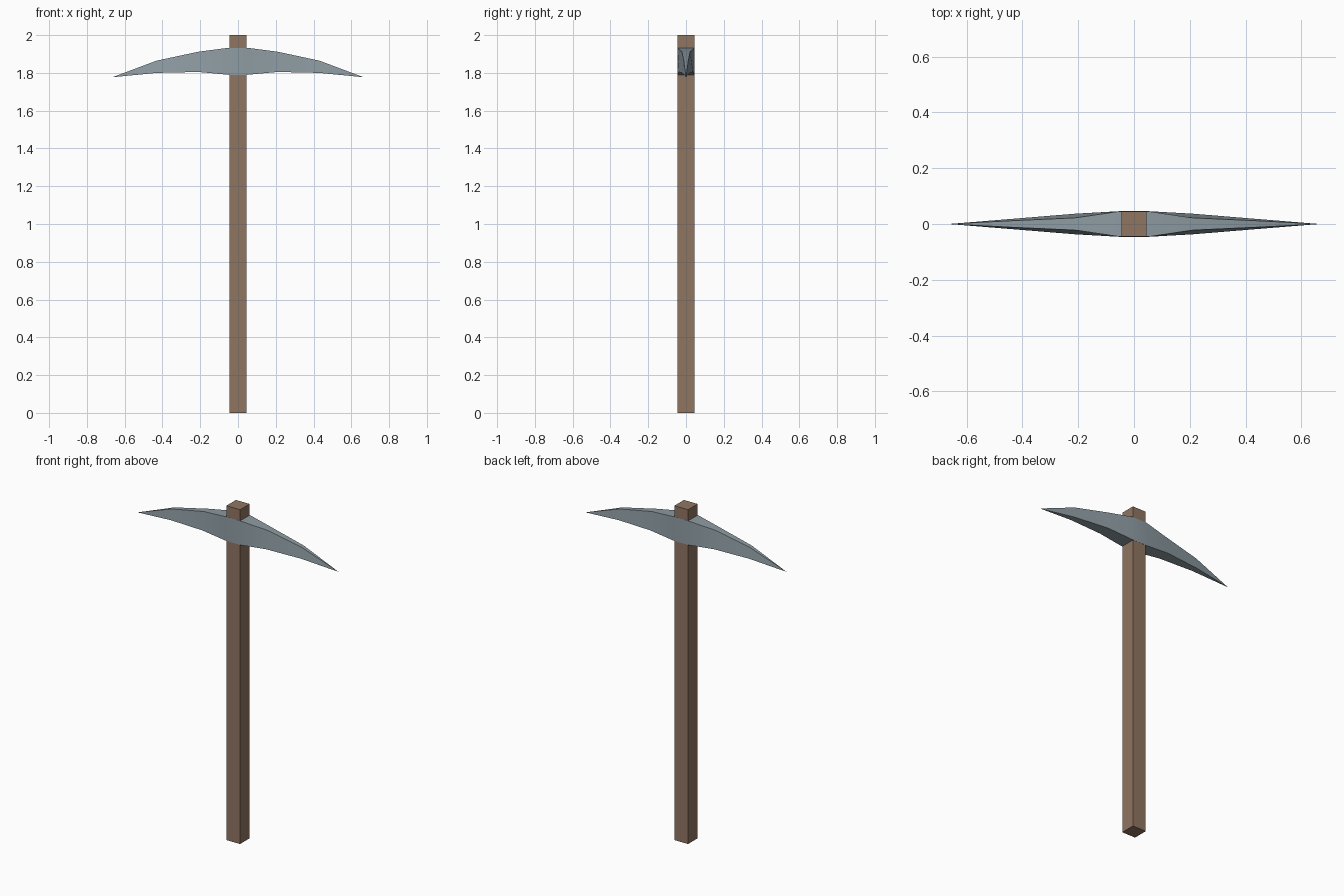
import bpy, bmesh, math

if "Cube" in bpy.data.objects:
    bpy.data.objects.remove(bpy.data.objects["Cube"])


def material(name, rgb):
    m = bpy.data.materials.new(name)
    m.diffuse_color = (*rgb, 1)
    m.use_nodes = True
    m.node_tree.nodes["Principled BSDF"].inputs["Base Color"].default_value = m.diffuse_color
    return m


def finish(name, bm, mat):
    bmesh.ops.recalc_face_normals(bm, faces=bm.faces)
    me = bpy.data.meshes.new(name)
    bm.to_mesh(me)
    bm.free()
    ob = bpy.data.objects.new(name, me)
    bpy.context.collection.objects.link(ob)
    me.materials.append(mat)
    return ob


wood = material("brown wood", (0.28, 0.18, 0.12))
steel = material("grey steel", (0.27, 0.33, 0.36))

# Handle: square post
bm = bmesh.new()
bmesh.ops.create_cube(bm, size=1)
for v in bm.verts:
    v.co = (v.co.x * 0.09, v.co.y * 0.09, v.co.z * 2 + 1)
finish("handle", bm, wood)

# Pick head: trapezoid sections (x, bottom z, top z, bottom half width, top half width)
half = [(0.05, 1.79, 1.933, 0.046, 0.0455),
        (0.21, 1.805, 1.912, 0.037, 0.022),
        (0.43, 1.80, 1.865, 0.019, 0.012)]
sections = [(-x, *r) for x, *r in reversed(half)] + half

bm = bmesh.new()
rings = [[bm.verts.new(p) for p in ((x, -wb, zb), (x, wb, zb), (x, wt, zt), (x, -wt, zt))]
         for x, zb, zt, wb, wt in sections]
for a, b in zip(rings, rings[1:]):
    for i in range(4):
        j = (i + 1) % 4
        bm.faces.new((a[i], a[j], b[j], b[i]))
# Pointed ends
for ring, x in ((rings[0], -0.665), (rings[-1], 0.665)):
    tip = bm.verts.new((x, 0, 1.777))
    for i in range(4):
        bm.faces.new((ring[i], ring[(i + 1) % 4], tip))
head = finish("pick_head", bm, steel)

# Smooth along the blade, sharp at its edges
bpy.context.view_layer.objects.active = head
head.select_set(True)
bpy.ops.object.shade_smooth_by_angle(angle=math.radians(30))
